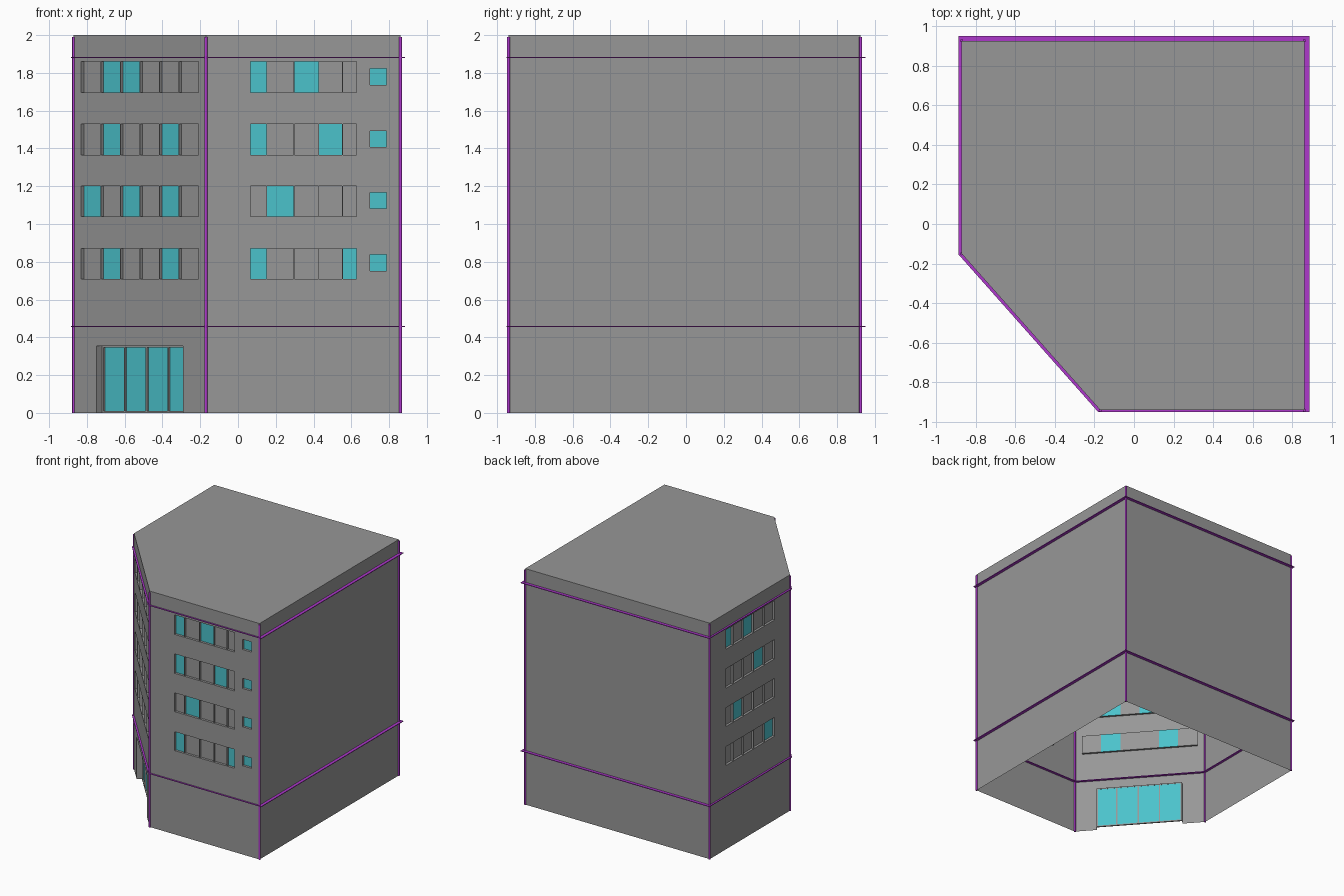
import bpy, bmesh
from mathutils import Vector

if "Cube" in bpy.data.objects:
    bpy.data.objects.remove(bpy.data.objects["Cube"])


def material(name, col):
    m = bpy.data.materials.new(name)
    m.diffuse_color = (*col, 1)
    m.use_nodes = True
    m.node_tree.nodes["Principled BSDF"].inputs["Base Color"].default_value = m.diffuse_color
    return m


GREY = material("grey", (0.31, 0.31, 0.31))
TEAL = material("teal", (0.07, 0.54, 0.6))
PURPLE = material("purple", (0.42, 0.04, 0.6))


def finish(name, bm, mat, solid=False):
    bmesh.ops.remove_doubles(bm, verts=bm.verts, dist=1e-5)
    if solid:
        bmesh.ops.recalc_face_normals(bm, faces=bm.faces)
    me = bpy.data.meshes.new(name)
    bm.to_mesh(me)
    bm.free()
    ob = bpy.data.objects.new(name, me)
    bpy.context.collection.objects.link(ob)
    me.materials.append(mat)


def poly(bm, pts):
    return bm.faces.new([bm.verts.new(p) for p in pts])


shell, glass, mullions = bmesh.new(), bmesh.new(), bmesh.new()


def wall(a, b, holes=()):
    """Wall sheet from a to b (left to right seen from outside) with recesses.
    hole = (u0, u1, z0, z1, depth, divider fractions, teal panes, bar width)"""
    a, b = Vector((*a, 0)), Vector((*b, 0))
    length = (b - a).length
    d = (b - a) / length
    n = Vector((0, 0, 1)).cross(d)

    def P(u, z, w=0):
        return a + d * u + n * w + Vector((0, 0, z))

    def rect(bm, u0, u1, z0, z1, w=0):
        poly(bm, [P(u0, z0, w), P(u1, z0, w), P(u1, z1, w), P(u0, z1, w)])

    def bar(u0, u1, z0, z1, w0, w1):
        c = [P(u0, z0, w0), P(u1, z0, w0), P(u1, z1, w0), P(u0, z1, w0)]
        e = [p + n * (w1 - w0) for p in c]
        poly(mullions, c)
        poly(mullions, e[::-1])
        for i in range(4):
            j = (i + 1) % 4
            poly(mullions, [c[j], c[i], e[i], e[j]])

    us = sorted({0, length, *[h[0] for h in holes], *[h[1] for h in holes]})
    zs = sorted({0, 2, *[h[2] for h in holes], *[h[3] for h in holes]})
    for u0, u1 in zip(us, us[1:]):
        for z0, z1 in zip(zs, zs[1:]):
            u, z = (u0 + u1) / 2, (z0 + z1) / 2
            if not any(h[0] < u < h[1] and h[2] < z < h[3] for h in holes):
                rect(shell, u0, u1, z0, z1)
    # merge the wall grid into clean flat panels
    for u0, u1, z0, z1, dep, cuts, teal, bw in holes:
        door = z0 == 0
        # reveals of the recess
        c = [(u0, z0), (u1, z0), (u1, z1), (u0, z1)]
        for i in range(1 if door else 0, 4):
            p, q = c[i], c[(i + 1) % 4]
            poly(shell, [P(*p), P(*q), P(*q, dep), P(*p, dep)])
        # panes and dividers
        e = [u0 + (u1 - u0) * f for f in (0, *cuts, 1)]
        for i in range(len(e) - 1):
            rect(glass if i in teal else shell, e[i], e[i + 1], z0, z1, dep)
        front = dep - (0.01 if door else 0.018)
        back = dep + (0.001 if door else -0.0005)
        for u in e[1:-1]:
            bar(u - bw / 2, u + bw / 2, z0, z1, front, back)
        if door:  # door frame
            for z in (z0, z1 - 0.01):
                bar(u0, u1, z, z + 0.01, front, back)
            for u in (u0, u1 - 0.012):
                bar(u, u + 0.012, z0, z1, front, back)


# Footprint corners
NW, NE, SE = (-0.87, 0.925), (0.86, 0.925), (0.86, -0.94)
S, W = (-0.17, -0.94), (-0.87, -0.15)
ROWS = [(0.71, 0.87), (1.04, 1.20), (1.365, 1.53), (1.695, 1.86)]

# Front wall: pane strips plus small square windows
front = []
for (z0, z1), teal in zip(ROWS, [{0, 4}, {1}, {0, 3}, {0, 2}]):
    front.append((0.235, 0.797, z0, z1, 0.02, (.155, .41, .645, .868), teal, 0.005))
    front.append((0.87, 0.957, z0 + 0.042, z0 + 0.128, 0.02, (), {0}, 0))

# Left wall strips
left = [(0.215, 0.87, z0, z1, 0.02, (.155, .365, .575, .795), teal, 0.005)
        for (z0, z1), teal in zip(ROWS, [{4}, {1}, {3}, {0, 2}])]

# Angled corner wall: strips and entrance
k = (Vector(S) - Vector(W)).length / 0.7
angled = [(0.04 * k, 0.66 * k, z0, z1, 0.018, [i / 6 for i in range(1, 6)], teal, 0.005)
          for (z0, z1), teal in zip(ROWS, [{1, 4}, {0, 2, 4}, {1, 4}, {1, 2}])]
angled.append((0.12 * k, 0.58 * k, 0, 0.355, 0.05, (.26, .51, .76), {0, 1, 2, 3}, 0.01))

wall(S, SE, front)
wall(SE, NE)
wall(NE, NW)
wall(NW, W, left)
wall(W, S, angled)
poly(shell, [(*p, 2) for p in (NW, W, S, SE, NE)])  # roof

finish("building_shell", shell, GREY)
finish("window_glass", glass, TEAL)
finish("window_mullions", mullions, GREY)

# Thin belt rings that pass through the walls
outer = [(-0.885, 0.95), (-0.885, -0.155), (-0.18, -0.95), (0.885, -0.95), (0.885, 0.95)]
inner = [(-0.85, 0.905), (-0.85, -0.142), (-0.161, -0.92), (0.84, -0.92), (0.84, 0.905)]
for name, z in (("lower_belt", 0.457), ("upper_belt", 1.882)):
    bm = bmesh.new()
    lo, hi = z - 0.003, z + 0.003
    for i in range(5):
        j = (i + 1) % 5
        loop = [(outer, lo), (outer, hi), (inner, hi), (inner, lo)]
        for s in range(4):
            (r, h), (q, g) = loop[s], loop[(s + 1) % 4]
            poly(bm, [(*r[i], h), (*r[j], h), (*q[j], g), (*q[i], g)])
    finish(name, bm, PURPLE, True)

# Round corner trim strips
bm = bmesh.new()
for x, y in (NW, NE, SE, S, W):
    rod = bmesh.ops.create_cone(bm, segments=12, radius1=0.008, radius2=0.008,
                                depth=1.99, cap_ends=True)["verts"]
    bmesh.ops.translate(bm, vec=(x, y, 0.995), verts=rod)
for f in bm.faces:
    f.smooth = len(f.verts) == 4
finish("corner_trims", bm, PURPLE, True)
